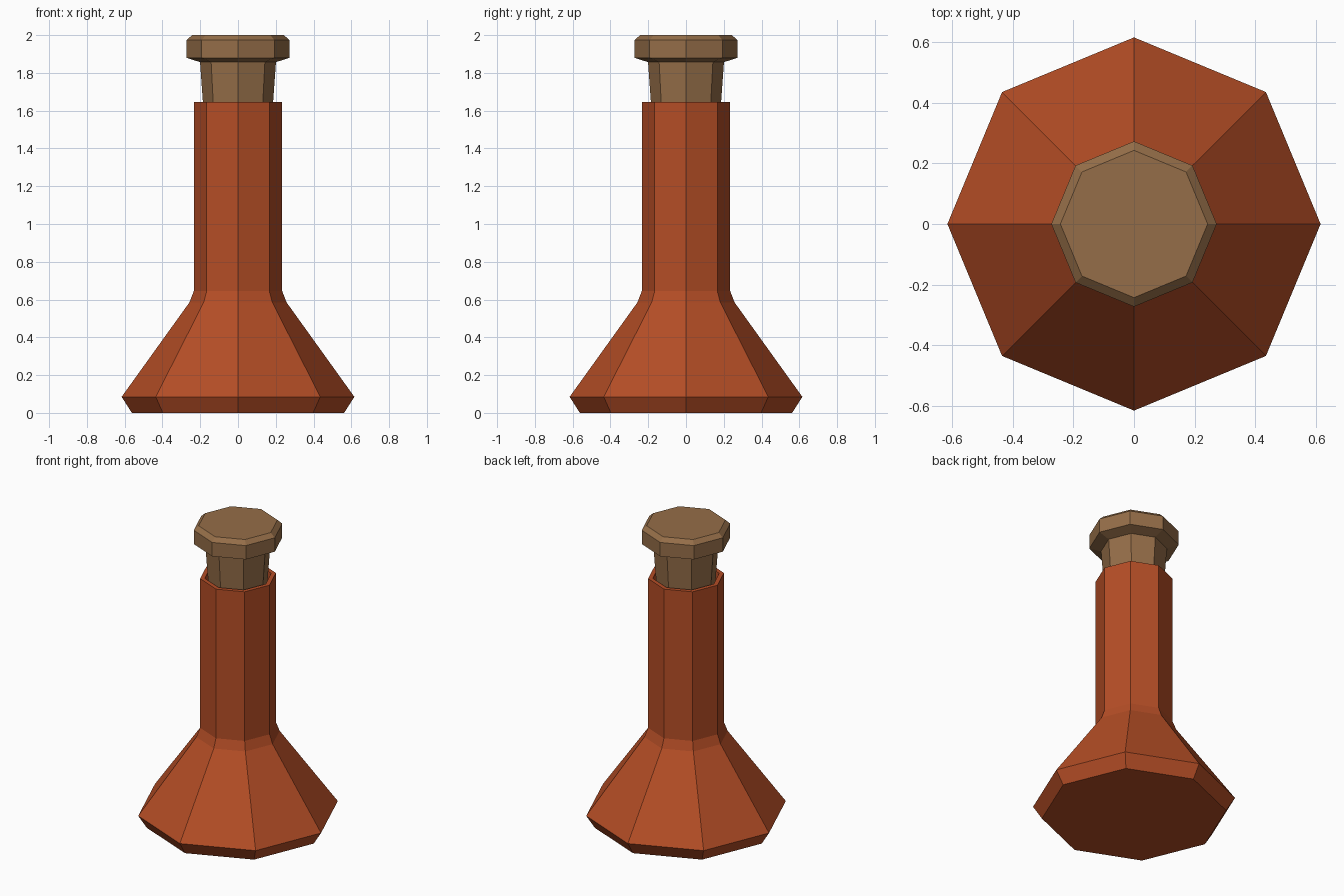
import bpy, bmesh, math

if "Cube" in bpy.data.objects:
    bpy.data.objects.remove(bpy.data.objects["Cube"])

SIDES = 8


def material(name, rgb):
    m = bpy.data.materials.new(name)
    m.diffuse_color = (*rgb, 1.0)
    m.use_nodes = True
    m.node_tree.nodes["Principled BSDF"].inputs["Base Color"].default_value = m.diffuse_color
    return m


def lathe(name, profile, mat):
    """Closed eight-sided solid from (radius, height) rings, capped at both ends."""
    bm = bmesh.new()
    rings = [[bm.verts.new((r * math.cos(math.tau * i / SIDES),
                            r * math.sin(math.tau * i / SIDES), z))
              for i in range(SIDES)] for r, z in profile]
    for a, b in zip(rings, rings[1:]):
        for i in range(SIDES):
            j = (i + 1) % SIDES
            bm.faces.new((a[i], a[j], b[j], b[i]))
    bm.faces.new(rings[0][::-1])
    bm.faces.new(rings[-1])
    bmesh.ops.recalc_face_normals(bm, faces=bm.faces)
    mesh = bpy.data.meshes.new(name)
    bm.to_mesh(mesh)
    bm.free()
    mesh.materials.append(mat)
    obj = bpy.data.objects.new(name, mesh)
    bpy.context.collection.objects.link(obj)
    return obj


red = material("red glass", (0.46, 0.075, 0.019))
cork = material("brown cork", (0.30, 0.155, 0.065))

# Flask: flared base, straight neck, and a recessed mouth
lathe("flask", [(0.562, 0.0), (0.616, 0.085), (0.257, 0.585), (0.234, 0.645),
                (0.234, 1.645), (0.205, 1.645), (0.205, 1.45)], red)

# Stopper: tapered plug with a wider bevelled head
lathe("stopper", [(0.172, 1.455), (0.201, 1.857), (0.273, 1.88),
                  (0.273, 1.973), (0.243, 2.0)], cork)
